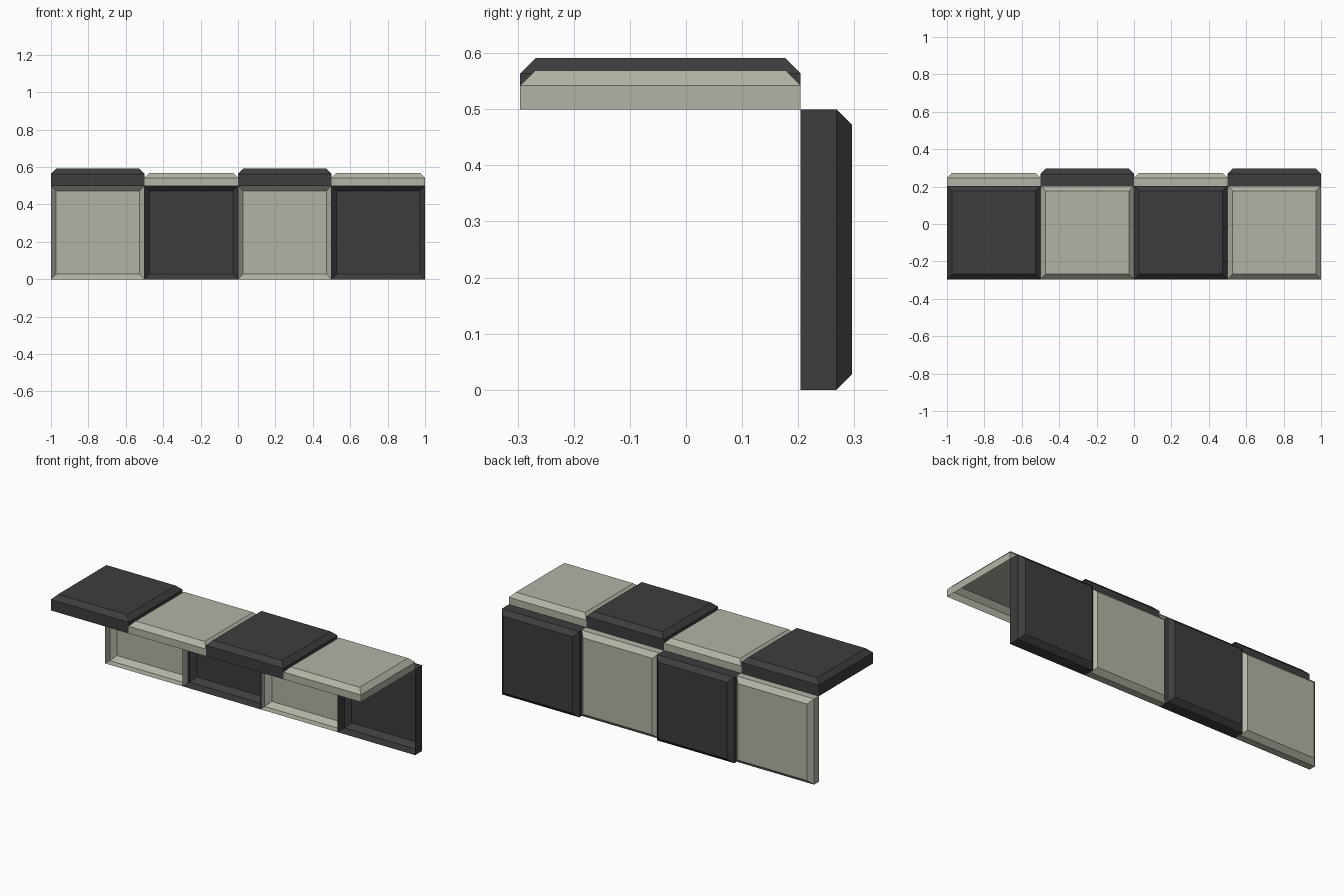
import bpy, bmesh, math
from mathutils import Matrix

if "Cube" in bpy.data.objects:
    bpy.data.objects.remove(bpy.data.objects["Cube"])

TILE = 0.5       # tile edge length
BEVEL = 0.027    # chamfer width
HEIGHT = {"dark": 0.091, "light": 0.069}
Y_FRONT = -(TILE + HEIGHT["dark"]) / 2
Y_JOIN = Y_FRONT + TILE


def material(name, rgb):
    m = bpy.data.materials.new(name)
    m.diffuse_color = (*rgb, 1)
    m.use_nodes = True
    m.node_tree.nodes["Principled BSDF"].inputs["Base Color"].default_value = m.diffuse_color
    return m


MATS = {"dark": material("charcoal", (0.047, 0.047, 0.047)),
        "light": material("stone_grey", (0.45, 0.45, 0.38))}


def tile(name, tone, matrix):
    """Hollow chamfered tile, open underneath, centred on its base."""
    h, r = HEIGHT[tone], TILE / 2
    bm = bmesh.new()
    rings = [[bm.verts.new((sx * k, sy * k, z))
              for sx, sy in ((-1, -1), (1, -1), (1, 1), (-1, 1))]
             for k, z in ((r, 0), (r, h - BEVEL), (r - BEVEL, h))]
    for low, high in zip(rings, rings[1:]):
        for i in range(4):
            j = (i + 1) % 4
            bm.faces.new((low[i], low[j], high[j], high[i]))
    bm.faces.new(rings[-1])
    bm.transform(matrix)
    me = bpy.data.meshes.new(name)
    bm.to_mesh(me)
    bm.free()
    me.materials.append(MATS[tone])
    bpy.context.collection.objects.link(bpy.data.objects.new(name, me))


# Checkered row of top tiles and row of back tiles with swapped tones
for i in range(4):
    x = -0.75 + i * TILE
    tones = ("dark", "light") if i % 2 == 0 else ("light", "dark")
    tile(f"top_tile_{i + 1}", tones[0],
         Matrix.Translation((x, Y_FRONT + TILE / 2, TILE)))
    tile(f"back_tile_{i + 1}", tones[1],
         Matrix.Translation((x, Y_JOIN, TILE / 2)) @ Matrix.Rotation(-math.pi / 2, 4, 'X'))
